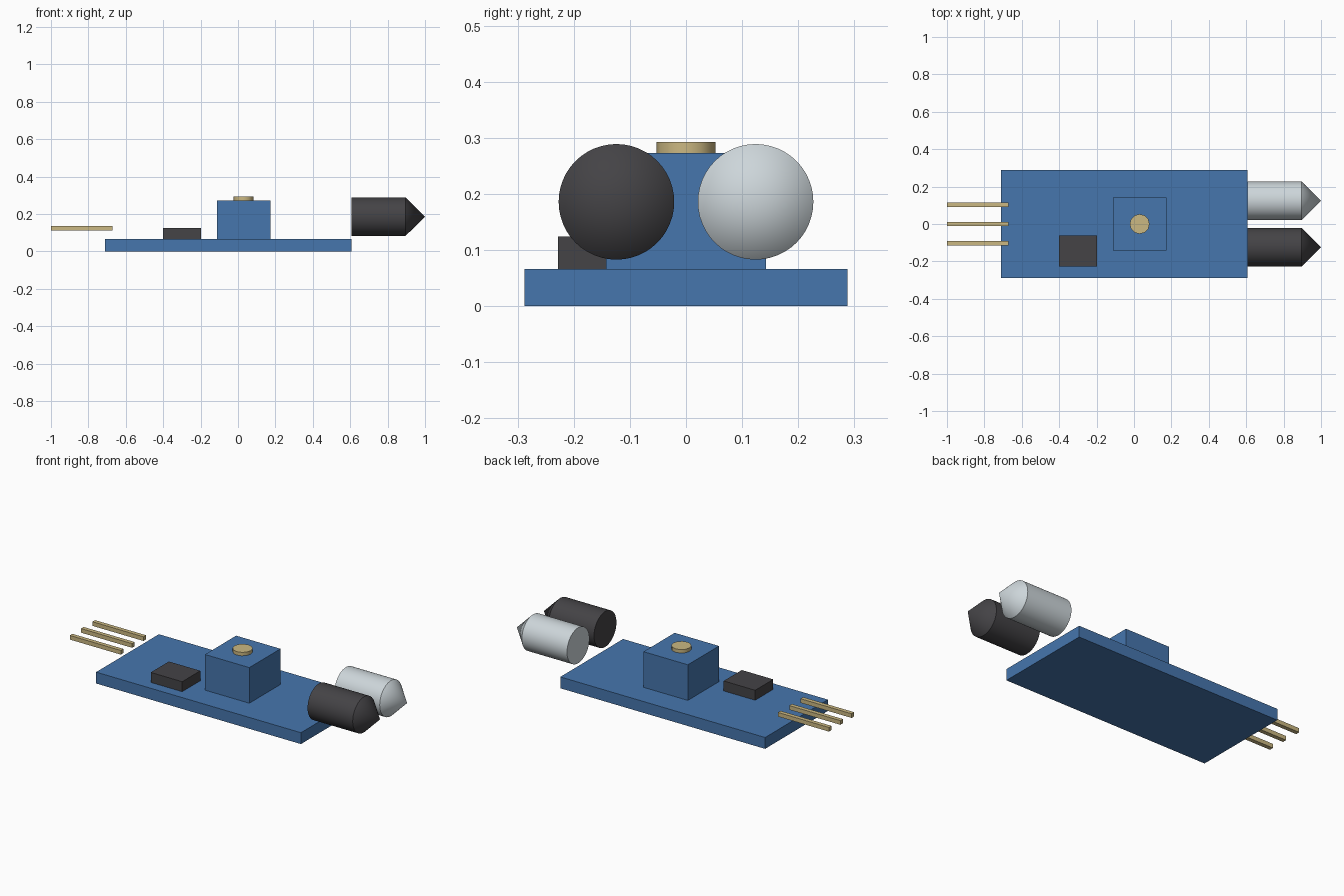
import bpy, math

if "Cube" in bpy.data.objects:
    bpy.data.objects.remove(bpy.data.objects["Cube"])


def material(name, rgb):
    m = bpy.data.materials.new(name)
    m.diffuse_color = (*rgb, 1)
    m.use_nodes = True
    m.node_tree.nodes["Principled BSDF"].inputs["Base Color"].default_value = m.diffuse_color
    return m


BLUE = material("board blue", (0.061, 0.181, 0.423))
DARK = material("dark grey", (0.058, 0.056, 0.061))
GOLD = material("brass", (0.597, 0.479, 0.223))
CLEAR = material("pale grey", (0.61, 0.67, 0.70))


def box(name, x, y, z, mat):
    """Box from (min, max) ranges on each axis."""
    mid = [(a + b) / 2 for a, b in (x, y, z)]
    size = [b - a for a, b in (x, y, z)]
    bpy.ops.mesh.primitive_cube_add(size=1, location=mid)
    ob = bpy.context.object
    ob.name = name
    ob.scale = size
    bpy.ops.object.transform_apply(location=False, rotation=False, scale=True)
    ob.data.materials.append(mat)
    return ob


def smooth(ob, degrees):
    bpy.context.view_layer.objects.active = ob
    ob.select_set(True)
    bpy.ops.object.shade_smooth_by_angle(angle=math.radians(degrees))
    ob.select_set(False)


def led(name, y, mat, x0=0.606, x1=0.896, tip=1.0, z=0.186, r=0.103, n=48):
    """Horizontal cylinder with a pointed nose, facing +x."""
    verts = [(x, y + r * math.cos(2 * math.pi * i / n), z + r * math.sin(2 * math.pi * i / n))
             for x in (x0, x1) for i in range(n)] + [(tip, y, z)]
    faces = [tuple(reversed(range(n)))]
    for i in range(n):
        j = (i + 1) % n
        faces += [(i, j, n + j, n + i), (n + i, n + j, 2 * n)]
    me = bpy.data.meshes.new(name)
    me.from_pydata(verts, [], faces)
    me.materials.append(mat)
    ob = bpy.data.objects.new(name, me)
    bpy.context.collection.objects.link(ob)
    smooth(ob, 30)


# Circuit board, adjuster block and chip
box("circuit_board", (-0.71, 0.606), (-0.288, 0.288), (0, 0.066), BLUE)
box("adjuster_block", (-0.112, 0.173), (-0.143, 0.143), (0.066, 0.273), BLUE)
box("chip", (-0.401, -0.199), (-0.228, -0.062), (0.066, 0.124), DARK)

# Adjuster screw
bpy.ops.mesh.primitive_cylinder_add(vertices=12, radius=0.053, depth=0.02,
                                    location=(0.03, 0, 0.283))
screw = bpy.context.object
screw.name = "adjuster_screw"
screw.data.materials.append(GOLD)
smooth(screw, 35)

# Three header pins
for i, y in enumerate((-0.104, 0, 0.104)):
    box(f"header_pin_{i + 1}", (-1.0, -0.672), (y - 0.012, y + 0.012), (0.112, 0.136), GOLD)

# Emitter and receiver diodes
led("receiver_diode", -0.124, DARK)
led("emitter_diode", 0.124, CLEAR)
